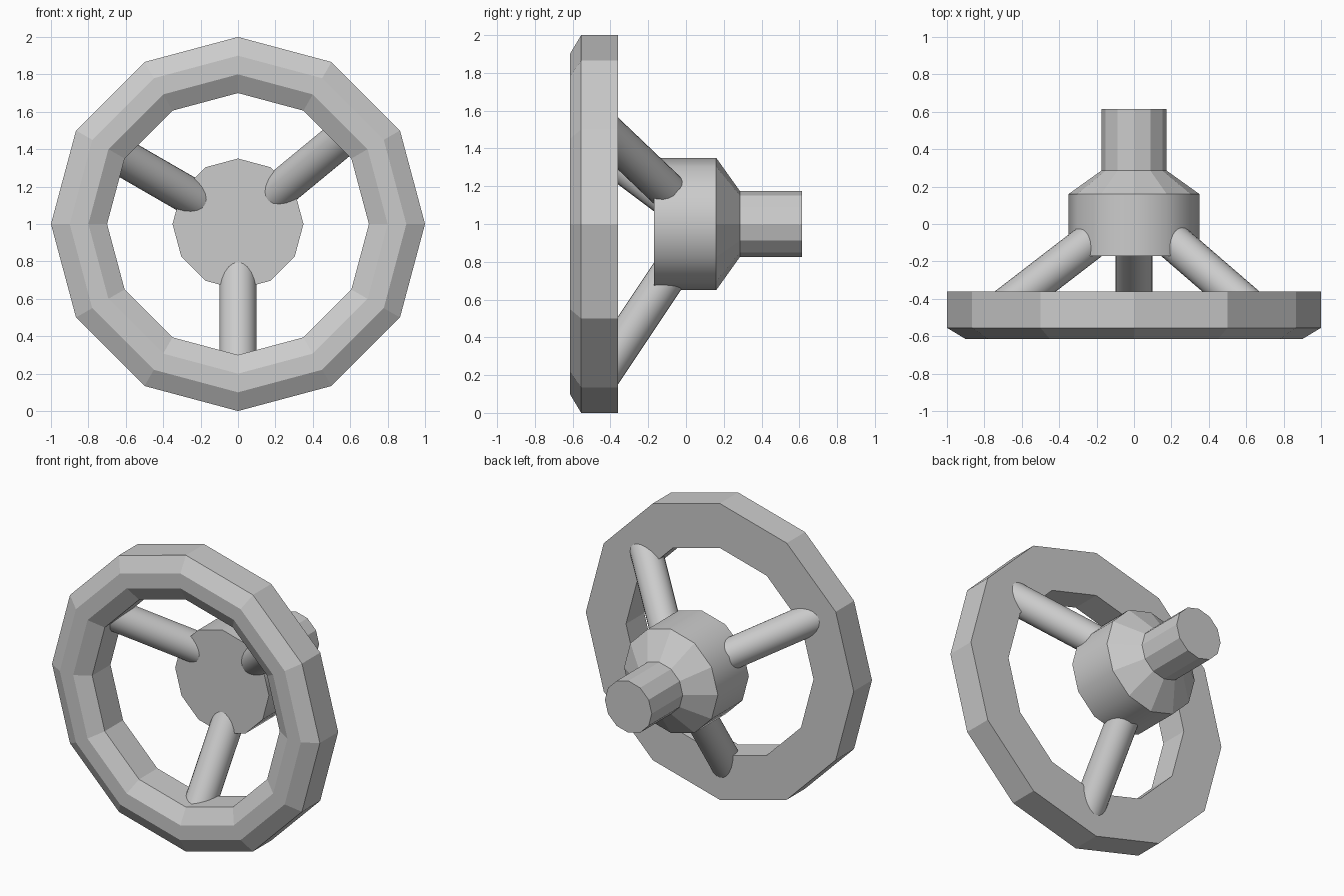
import bpy
import bmesh
from math import sin, cos, pi, radians
from mathutils import Vector, Matrix

SIDES = 12
CENTRE_Z = 1.0

if "Cube" in bpy.data.objects:
    bpy.data.objects.remove(bpy.data.objects["Cube"])

# Single grey material
grey = bpy.data.materials.new("plain_grey")
grey.use_nodes = True
colour = (0.6, 0.6, 0.6, 1)
grey.diffuse_color = colour
grey.node_tree.nodes["Principled BSDF"].inputs["Base Color"].default_value = colour


def finish(bm, name):
    bmesh.ops.recalc_face_normals(bm, faces=bm.faces[:])
    mesh = bpy.data.meshes.new(name)
    bm.to_mesh(mesh)
    bm.free()
    mesh.materials.append(grey)
    obj = bpy.data.objects.new(name, mesh)
    bpy.context.collection.objects.link(obj)
    return obj


def lathe(name, profile, closed=False, smooth_bands=()):
    """Turn a (radius, y) profile around the wheel axis."""
    bm = bmesh.new()
    angles = [2 * pi * i / SIDES for i in range(SIDES)]
    rings = [[bm.verts.new((r * sin(a), y, CENTRE_Z + r * cos(a))) for a in angles]
             for r, y in profile]
    bands = len(rings) if closed else len(rings) - 1
    for b in range(bands):
        lower, upper = rings[b], rings[(b + 1) % len(rings)]
        for i in range(SIDES):
            j = (i + 1) % SIDES
            face = bm.faces.new((lower[i], lower[j], upper[j], upper[i]))
            face.smooth = b in smooth_bands
    if not closed:
        bm.faces.new(rings[0])
        bm.faces.new(rings[-1])
    return finish(bm, name)


def spoke(name, angle):
    """Slanted round bar from inside the hub to inside the rim."""
    def point(r, y):
        return Vector((r * cos(angle), y, CENTRE_Z + r * sin(angle)))
    start, end = point(0.1, 0.02), point(0.85, -0.48)
    axis = end - start
    place = Matrix.Translation((start + end) / 2) @ axis.to_track_quat('Z', 'Y').to_matrix().to_4x4()
    bm = bmesh.new()
    bmesh.ops.create_cone(bm, cap_ends=True, segments=24, radius1=0.1,
                          radius2=0.1, depth=axis.length, matrix=place)
    for face in bm.faces:
        face.smooth = len(face.verts) == 4
    return finish(bm, name)


# Rim with a bevelled front
lathe("rim", [(1, -0.36), (1, -0.555), (0.9, -0.615), (0.8, -0.615),
              (0.7, -0.555), (0.7, -0.36)], closed=True)

# Hub drum with a tapered back, and the column shaft
lathe("hub", [(0.35, -0.17), (0.35, 0.16), (0.175, 0.285)], smooth_bands=(0,))
lathe("shaft", [(0.175, 0.2), (0.175, 0.615)])

# Three spokes
for label, degrees in (("left", 39.5), ("right", 150), ("lower", 270)):
    spoke(label + "_spoke", radians(degrees))
